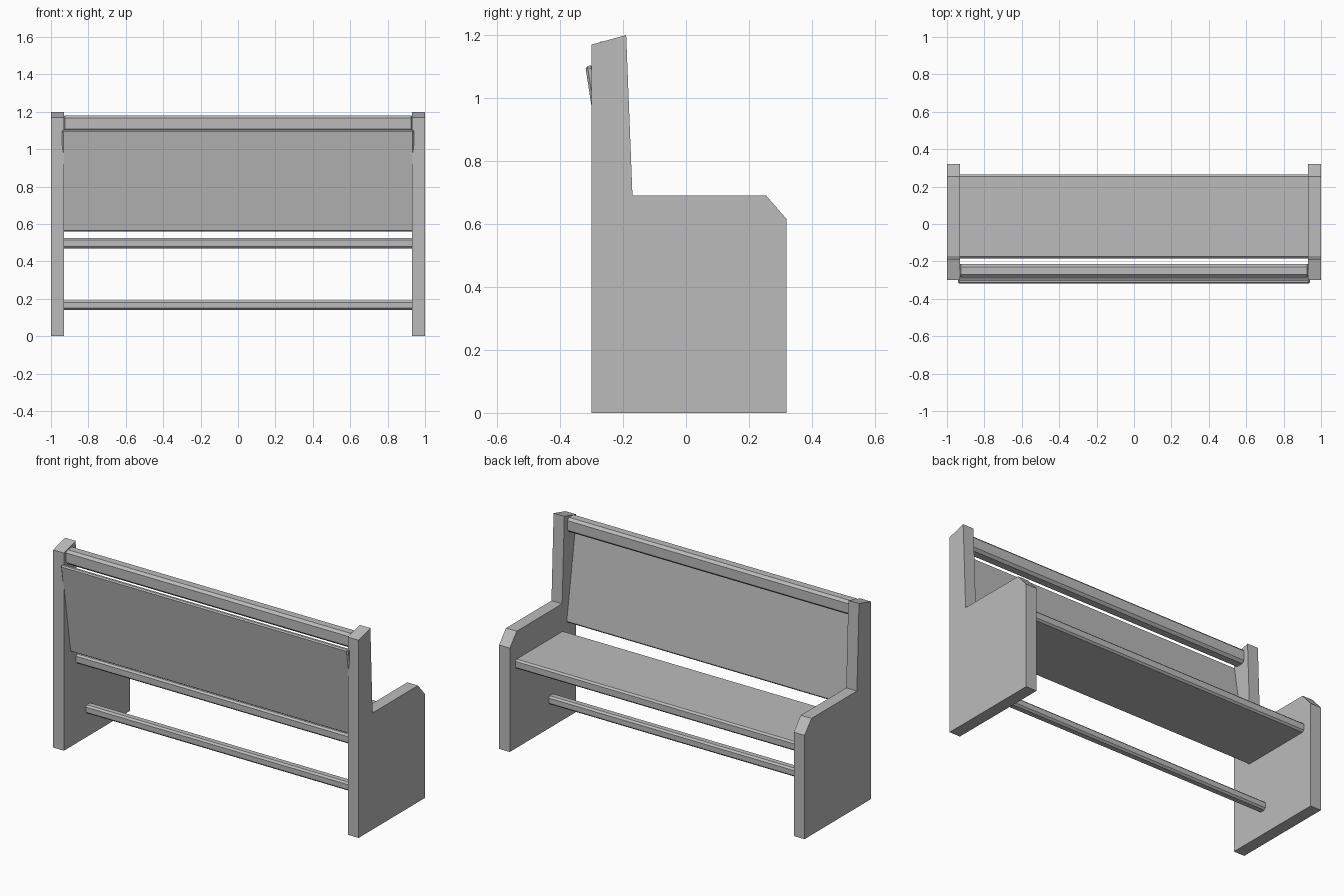
import bpy
import bmesh
import math

if "Cube" in bpy.data.objects:
    bpy.data.objects.remove(bpy.data.objects["Cube"], do_unlink=True)

grey = bpy.data.materials.new("plain_grey")
grey.use_nodes = True
colour = (0.5, 0.5, 0.5, 1)
grey.diffuse_color = colour
grey.node_tree.nodes["Principled BSDF"].inputs["Base Color"].default_value = colour


def finish(name, bm):
    bmesh.ops.recalc_face_normals(bm, faces=bm.faces)
    mesh = bpy.data.meshes.new(name)
    bm.to_mesh(mesh)
    bm.free()
    mesh.materials.append(grey)
    obj = bpy.data.objects.new(name, mesh)
    bpy.context.collection.objects.link(obj)
    return obj


def extrude_profile(name, points, x0, x1):
    """Extrude a side outline of (y, z) points along x."""
    bm = bmesh.new()
    face = bm.faces.new([bm.verts.new((x0, y, z)) for y, z in points])
    moved = bmesh.ops.extrude_face_region(bm, geom=[face])["geom"]
    verts = [v for v in moved if isinstance(v, bmesh.types.BMVert)]
    bmesh.ops.translate(bm, vec=(x1 - x0, 0, 0), verts=verts)
    return finish(name, bm)


def plank(name, y, z, chamfer, half_length=0.94, tilt=0.0):
    """Chamfered board spanning the y and z ranges, tilted about its middle."""
    bm = bmesh.new()
    bmesh.ops.create_cube(bm, size=1)
    bmesh.ops.scale(bm, vec=(2 * half_length, y[1] - y[0], z[1] - z[0]), verts=bm.verts)
    bmesh.ops.bevel(bm, geom=bm.edges[:], offset=chamfer, segments=1, affect='EDGES')
    obj = finish(name, bm)
    obj.location = (0, sum(y) / 2, sum(z) / 2)
    obj.rotation_euler.x = tilt
    return obj


# End panels with a tall back post and a clipped arm corner
side = [(-0.30, 0), (0.32, 0), (0.32, 0.615), (0.255, 0.69),
        (-0.17, 0.69), (-0.19, 1.20), (-0.30, 1.17)]
extrude_profile("left_end_panel", side, 0.93, 1.0)
extrude_profile("right_end_panel", side, -1.0, -0.93)

# Seat and rails
plank("seat", (-0.185, 0.265), (0.47, 0.525), 0.01)
plank("foot_rail", (-0.095, -0.045), (0.14, 0.19), 0.01)
plank("top_rail", (-0.285, -0.215), (1.095, 1.18), 0.014)

# Leaning backrest
plank("backrest", (-0.278, -0.254), (0.558, 1.106), 0.007, tilt=math.atan(0.155))
